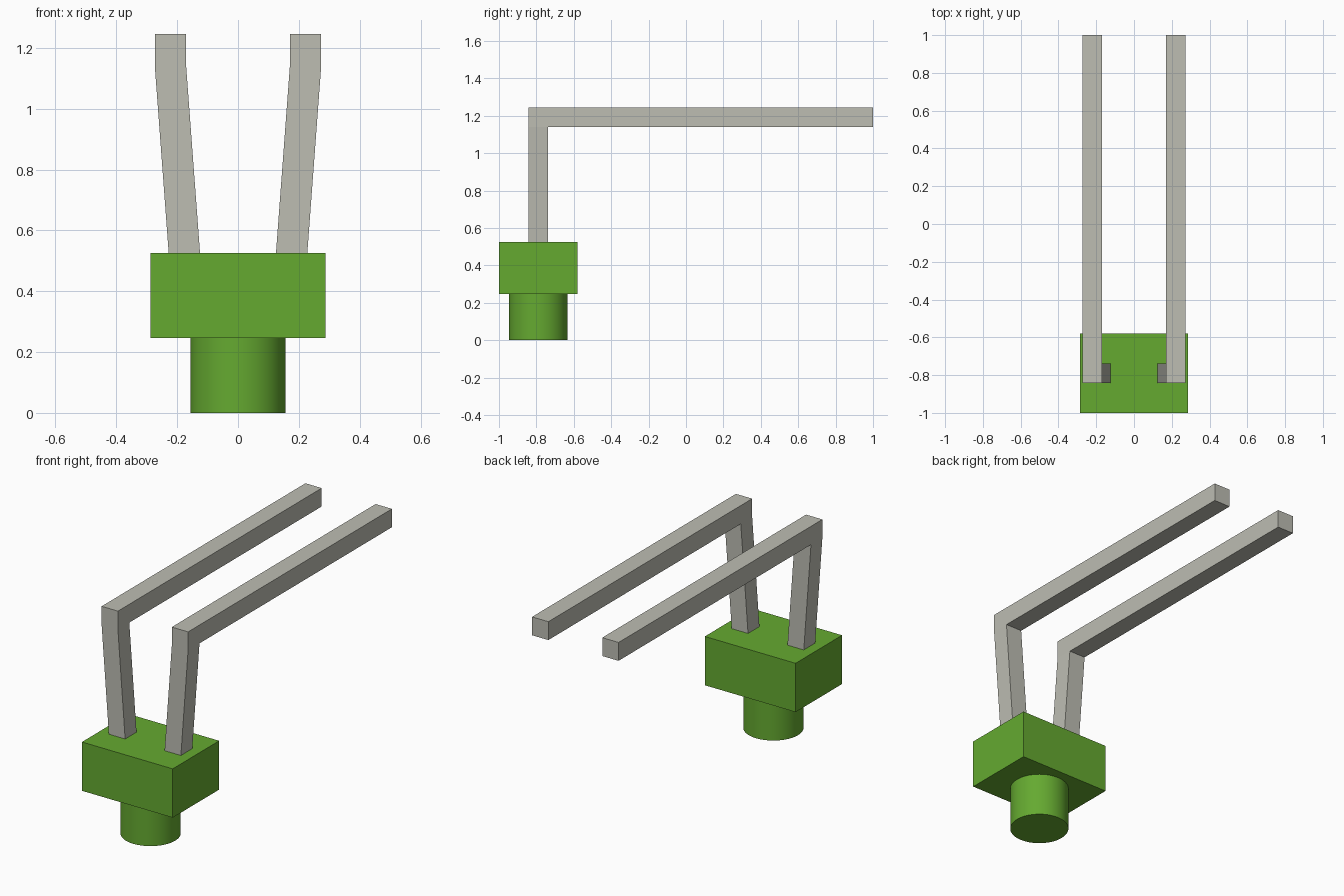
import bpy
import bmesh
from math import radians
from mathutils import Vector

cube = bpy.data.objects.get("Cube")
if cube:
    bpy.data.objects.remove(cube, do_unlink=True)


def make_material(name, rgb):
    mat = bpy.data.materials.new(name)
    mat.use_nodes = True
    mat.diffuse_color = (*rgb, 1)
    mat.node_tree.nodes["Principled BSDF"].inputs["Base Color"].default_value = (*rgb, 1)
    return mat


green = make_material("leaf green", (0.13, 0.40, 0.03))
grey = make_material("warm grey", (0.51, 0.51, 0.45))

BASE_Y = -0.79
BODY_BOTTOM, BODY_TOP = 0.247, 0.526
BAR_BOTTOM, BAR_TOP = 1.14, 1.245
HALF = 0.0515  # half thickness of the square arms

# Round plug under the body
bpy.ops.mesh.primitive_cylinder_add(vertices=64, radius=0.156, depth=BODY_BOTTOM,
                                    location=(0, BASE_Y, BODY_BOTTOM / 2))
plug = bpy.context.object
plug.name = "plug"
plug.data.materials.append(green)
bpy.ops.object.shade_smooth_by_angle(angle=radians(30))

# Block body
bpy.ops.mesh.primitive_cube_add(size=1, location=(0, BASE_Y, (BODY_BOTTOM + BODY_TOP) / 2))
body = bpy.context.object
body.name = "body"
body.scale = (0.574, 0.42, BODY_TOP - BODY_BOTTOM)
body.data.materials.append(green)


def make_arm(name, side):
    """Square post leaning outward, with a long bar running back from its top."""
    bm = bmesh.new()
    corners = [(-HALF, -HALF), (HALF, -HALF), (HALF, HALF), (-HALF, HALF)]
    rings = []
    for x, z in ((0.176, BODY_TOP - 0.005), (0.222, BAR_BOTTOM), (0.222, BAR_TOP)):
        rings.append([bm.verts.new((side * x + dx, BASE_Y + dy, z)) for dx, dy in corners])
    bm.faces.new(rings[0])
    bm.faces.new(rings[-1])
    for low, high in zip(rings, rings[1:]):
        for i in range(4):
            j = (i + 1) % 4
            bm.faces.new((low[i], low[j], high[j], high[i]))
    # Extrude the back of the elbow into the bar
    elbow = next(f for f in bm.faces
                 if set(f.verts) == {rings[1][2], rings[1][3], rings[2][2], rings[2][3]})
    new = bmesh.ops.extrude_face_region(bm, geom=[elbow])["geom"]
    bm.faces.remove(elbow)
    for v in new:
        if isinstance(v, bmesh.types.BMVert):
            v.co = Vector((v.co.x, 1.0, v.co.z))
    bmesh.ops.recalc_face_normals(bm, faces=bm.faces)
    mesh = bpy.data.meshes.new(name)
    bm.to_mesh(mesh)
    bm.free()
    mesh.materials.append(grey)
    bpy.context.collection.objects.link(bpy.data.objects.new(name, mesh))


make_arm("left_arm", 1)
make_arm("right_arm", -1)
